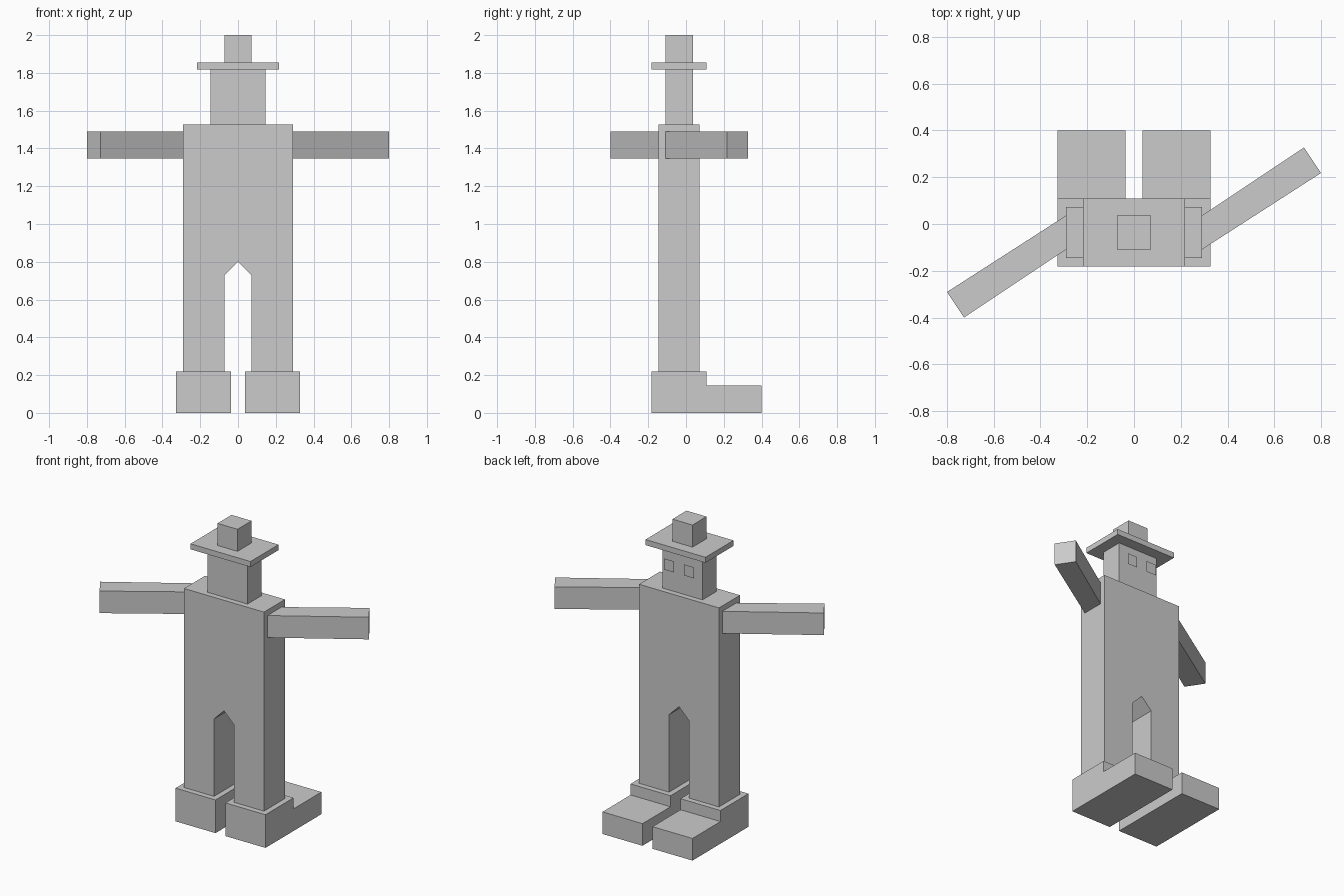
import bpy, bmesh
from mathutils import Vector

if "Cube" in bpy.data.objects:
    bpy.data.objects.remove(bpy.data.objects["Cube"])

U = 2 / 27.5  # modelling grid step; all sizes below are in grid steps


def prism(name, outline, sweep):
    """Extrude a flat outline (3D points) along a vector; no sweep gives a flat panel."""
    bm = bmesh.new()
    face = bm.faces.new([bm.verts.new(Vector(p) * U) for p in outline])
    if sweep:
        ext = bmesh.ops.extrude_face_region(bm, geom=[face], use_keep_orig=True)
        moved = [g for g in ext["geom"] if isinstance(g, bmesh.types.BMVert)]
        bmesh.ops.translate(bm, verts=moved, vec=Vector(sweep) * U)
        bmesh.ops.recalc_face_normals(bm, faces=bm.faces[:])
    mesh = bpy.data.meshes.new(name)
    bm.to_mesh(mesh)
    bm.free()
    obj = bpy.data.objects.new(name, mesh)
    bpy.context.collection.objects.link(obj)
    return obj


def box(name, half_x, y0, y1, z0, z1):
    return prism(name, [(-half_x, y0, z0), (half_x, y0, z0), (half_x, y1, z0),
                        (-half_x, y1, z0)], (0, 0, z1 - z0))


# Torso and legs in one profile with a pointed notch between the legs
half = [(1, 10), (1, 3), (4, 3), (4, 21)]
profile = [(0, 11)] + half + [(-x, z) for x, z in reversed(half)]
prism("body", [(x, -2, z) for x, z in profile], (0, 3, 0))

# Head and hat
box("head", 2, -1.5, 0.5, 21, 25)
box("hat_brim", 3, -2.5, 1.5, 25, 25.5)
box("hat_crown", 1, -1.5, 0.5, 25.5, 27.5)

shoe = [(-2.5, 0), (5.5, 0), (5.5, 2), (1.5, 2), (1.5, 3), (-2.5, 3)]
arm = [(4, -1.5), (11, 3), (10, 4.5), (4, 0.5)]
for side, s in (("left", -1), ("right", 1)):
    # Stepped shoe
    prism(side + "_shoe", [(s * 0.5, y, z) for y, z in shoe], (s * 4, 0, 0))
    # Arms swing in opposite directions (half turn about the body axis)
    prism(side + "_arm", [(s * x, s * (y + 0.5) - 0.5, 18.5) for x, y in arm], (0, 0, 2))
    # Flat eye panel floating just ahead of the face, facing +y
    a, b = sorted((s * 0.5, s * 1.5))
    prism(side + "_eye", [(b, 1, 23), (a, 1, 23), (a, 1, 24), (b, 1, 24)], None)
